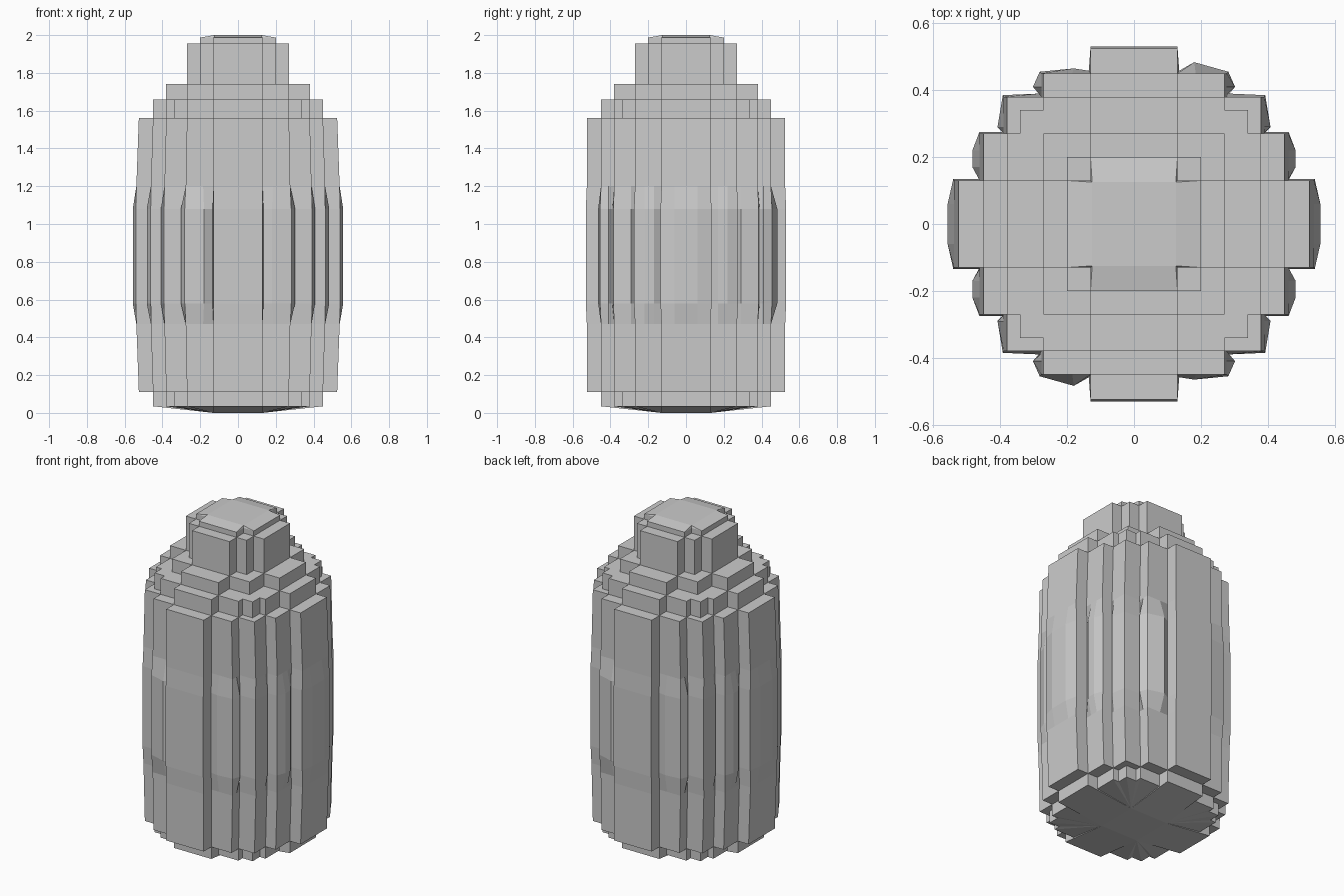
import bpy, bmesh

if "Cube" in bpy.data.objects:
    bpy.data.objects.remove(bpy.data.objects["Cube"])


def full(quadrant):
    """Mirror a quarter outline into a closed loop."""
    q, r = quadrant, quadrant[::-1]
    return (q + [(-x, y) for x, y in r] + [(-x, -y) for x, y in q]
            + [(x, -y) for x, y in r])


def steps(*corners):
    """Staircase quarter outline from its outer corners."""
    pts = []
    for i, (x, y) in enumerate(corners):
        if i:
            pts.append((x, corners[i - 1][1]))
        pts.append((x, y))
    return pts


def clamp(loop, c):
    return [(max(-c, min(c, x)), max(-c, min(c, y))) for x, y in loop]


def loft(name, rings, bottom=False, top=True):
    """Skin a stack of (outline, z) rings."""
    bm = bmesh.new()
    rows = [[bm.verts.new((x, y, z)) for x, y in loop] for loop, z in rings]
    n = len(rows[0])
    for a, b in zip(rows, rows[1:]):
        for i in range(n):
            j = (i + 1) % n
            bm.faces.new((a[i], a[j], b[j], b[i]))
    if bottom:
        bm.faces.new(rows[0][::-1])
    if top:
        bm.faces.new(rows[-1])
    bmesh.ops.remove_doubles(bm, verts=bm.verts, dist=0.0005)
    me = bpy.data.meshes.new(name)
    bm.to_mesh(me)
    bm.free()
    ob = bpy.data.objects.new(name, me)
    bpy.context.collection.objects.link(ob)
    return ob


# Main body: stepped columns, swelling at mid height
straight = full([(.525, .06), (.525, .13), (.45, .13), (.45, .17), (.45, .22),
                 (.45, .27), (.38, .27), (.38, .29), (.38, .38), (.27, .38),
                 (.27, .41), (.27, .45), (.18, .45), (.13, .45), (.13, .525)])
swollen = full([(.557, .06), (.54, .135), (.462, .135), (.483, .17), (.483, .22),
                (.462, .275), (.392, .275), (.408, .29), (.392, .385), (.28, .39),
                (.302, .41), (.282, .455), (.18, .465), (.135, .458), (.13, .53)])
# Front-left and back-right columns bulge more
swollen = [(x, y * 1.04) if abs(abs(x) - .18) < .001 and x * y > 0 else (x, y)
           for x, y in swollen]
slight = [(x * 1.025 if abs(x) > .14 else x, y) for x, y in straight]
loft("body", [(straight, .11), (slight, .47), (swollen, .58), (swollen, 1.08),
              (slight, 1.2), (straight, 1.56)], bottom=True)

# Base step with a shallow domed underside
ring = full(steps((.45, .13), (.38, .27), (.34, .34), (.27, .38), (.13, .45)))
loft("base", [(clamp(ring, .13), 0), (ring, .035), (ring, .11)], bottom=True, top=False)

# Shoulder steps
loft("lower_shoulder", [(ring, 1.56), (ring, 1.66)])
upper = full(steps((.38, .13), (.27, .27), (.13, .38)))
loft("upper_shoulder", [(upper, 1.66), (upper, 1.74)])

# Neck and gently domed cap
neck = full(steps((.27, .13), (.2, .2), (.13, .27)))
loft("neck", [(neck, 1.74), (neck, 1.955)])
cap = full(steps((.2, .13), (.13, .2)))
loft("cap", [(cap, 1.955), (cap, 1.987), (clamp(cap, .125), 2.0)])
